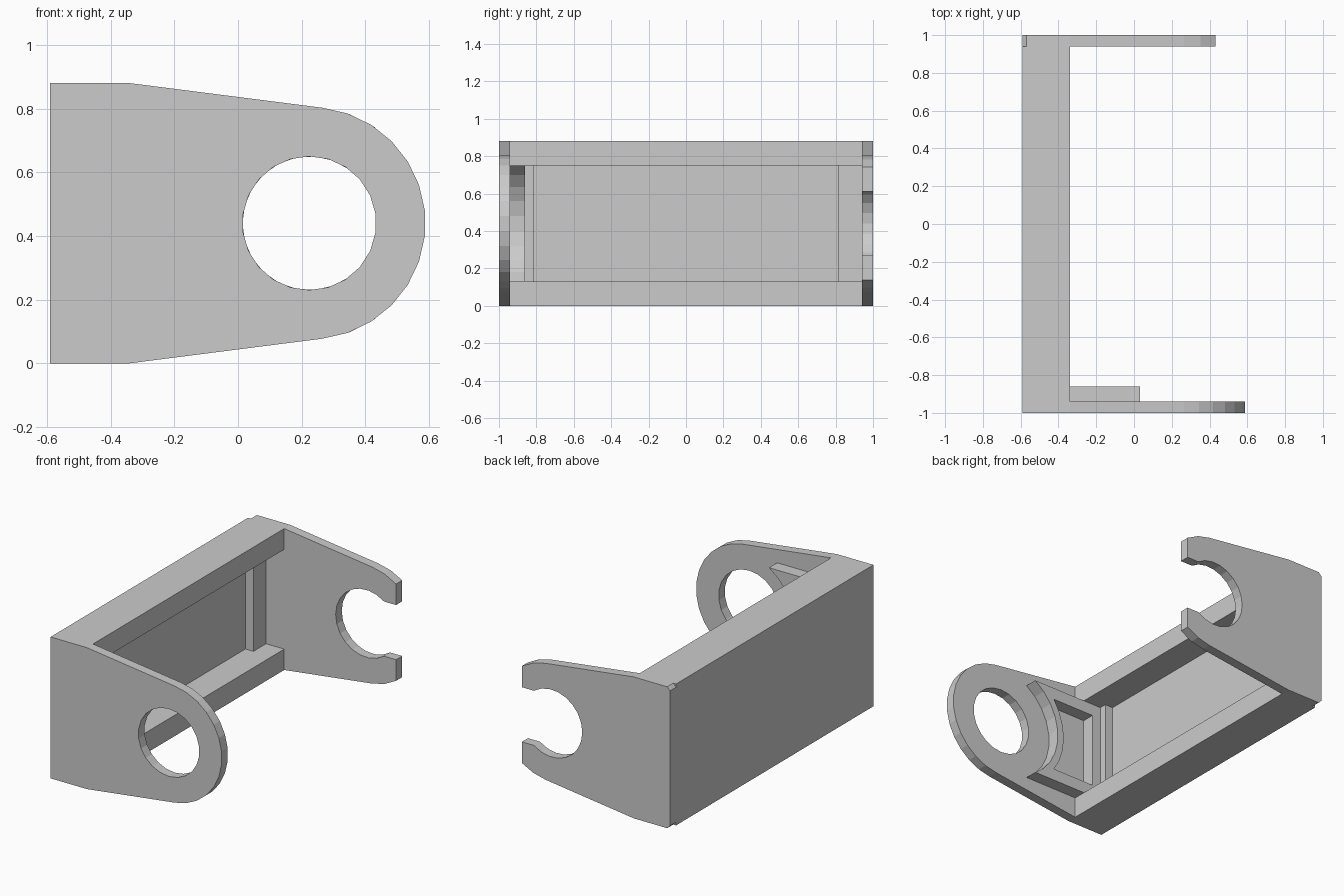
import bpy, bmesh
from math import cos, sin, radians

if "Cube" in bpy.data.objects:
    bpy.data.objects.remove(bpy.data.objects["Cube"])

CX, CZ = 0.224, 0.44          # centre of the round holes
R_OUT, R_HOLE = 0.365, 0.21


def arc(r, a0, a1, n):
    """Points on an arc around the hole centre, ends included."""
    return [(CX + r * cos(radians(a0 + (a1 - a0) * i / n)),
             CZ + r * sin(radians(a0 + (a1 - a0) * i / n))) for i in range(n + 1)]


def plate(name, loops, y0, y1):
    """Solid made from x-z outlines (the first is outer, the rest holes)."""
    bm = bmesh.new()
    caps = [[], []]
    for loop in loops:
        rings = [[bm.verts.new((x, y, z)) for x, z in loop] for y in (y0, y1)]
        n = len(loop)
        for i in range(n):
            j = (i + 1) % n
            bm.faces.new((rings[0][i], rings[0][j], rings[1][j], rings[1][i]))
            for k in (0, 1):
                caps[k].append(bm.edges.get((rings[k][i], rings[k][j])))
    for edges in caps:
        bmesh.ops.triangle_fill(bm, use_beauty=True, use_dissolve=False, edges=edges)
    bmesh.ops.recalc_face_normals(bm, faces=bm.faces)
    me = bpy.data.meshes.new(name)
    bm.to_mesh(me)
    bm.free()
    ob = bpy.data.objects.new(name, me)
    bpy.context.collection.objects.link(ob)
    return ob


def rect(x0, x1, z0, z1):
    return [(x0, z0), (x1, z0), (x1, z1), (x0, z1)]


# Long channel body, open toward +x
plate("channel_body", [[(-0.59, 0), (-0.34, 0), (-0.34, 0.13), (-0.52, 0.13),
                        (-0.52, 0.75), (-0.34, 0.75), (-0.34, 0.88), (-0.59, 0.88)]],
      -0.94, 0.94)

# Raised steps at both ends of the channel
for name, y0, y1 in (("front_step", -0.94, -0.815), ("rear_step", 0.815, 0.94)):
    plate(name, [rect(-0.52, -0.465, 0.13, 0.75)], y0, y1)

# Front arm with closed round hole (22 sides)
front = [(-0.59, 0.88), (-0.59, 0), (-0.34, 0)] + arc(R_OUT, -83.6, 83.6, 13) + [(-0.34, 0.88)]
plate("front_arm", [front, arc(R_HOLE, 90, 450, 22)[:-1]], -1, -0.94)

# Rear arm with open hook and chamfered back corners
rear = ([(-0.57, 0.88), (-0.59, 0.86), (-0.59, 0.02), (-0.57, 0), (-0.34, 0)]
        + arc(R_OUT, -83.6, -55.6, 2)
        + [(0.43, 0.27)] + arc(R_HOLE, 306, 54, 16) + [(0.43, 0.61)]
        + arc(R_OUT, 55.6, 83.6, 2) + [(-0.34, 0.88)])
plate("rear_arm", [rear], 0.94, 1)

# Hollow pad on the inside of the front arm, curved around the hole
pad = [(-0.465, 0.75), (-0.465, 0.13)] + arc(R_OUT, 238.1, 121.9, 9)
pocket = [(-0.405, 0.675), (-0.405, 0.205)] + arc(0.41, 215, 145, 6)
plate("arm_pad", [pad, pocket], -0.94, -0.86)
